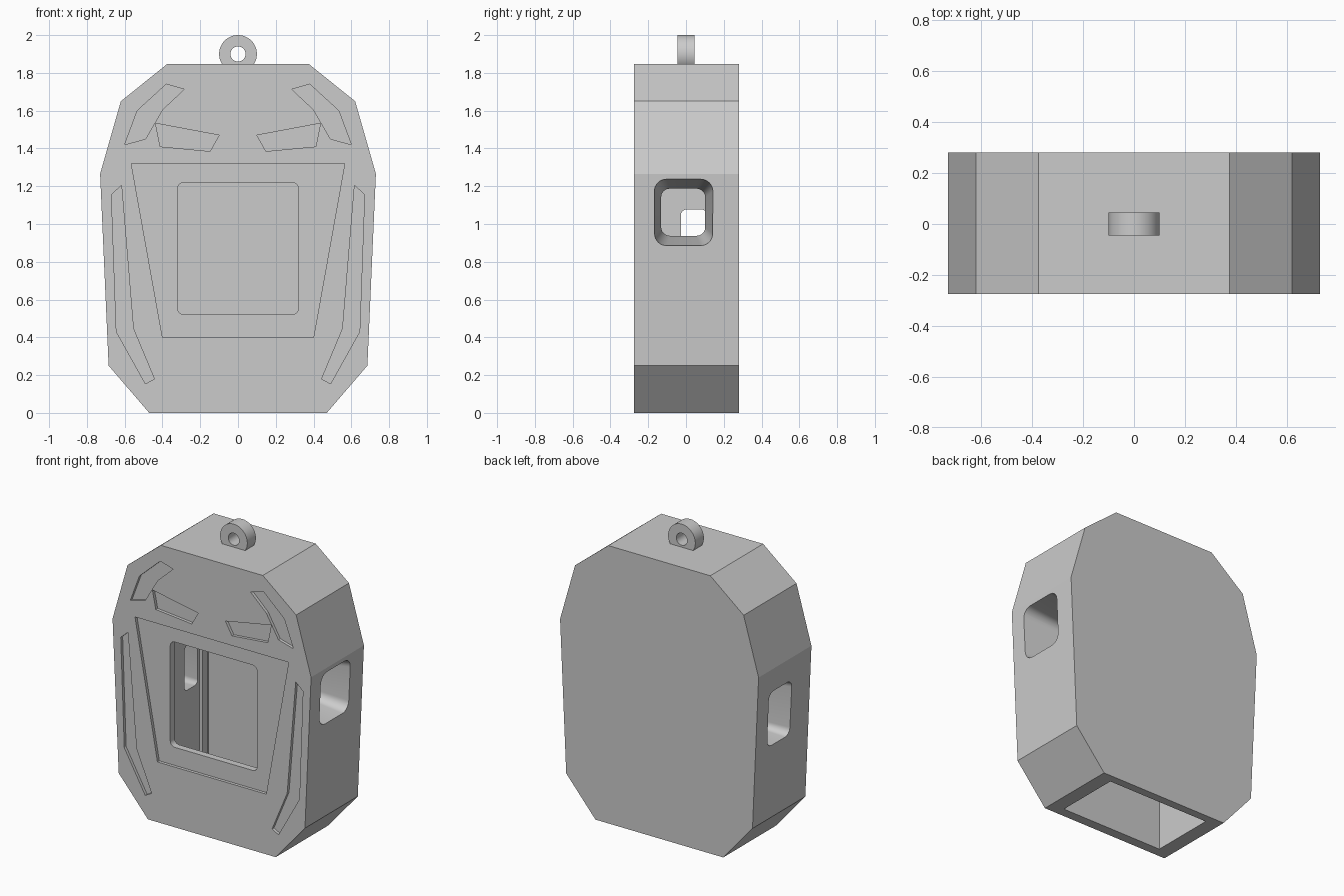
import bpy, bmesh
from math import cos, sin, pi, radians

if "Cube" in bpy.data.objects:
    bpy.data.objects.remove(bpy.data.objects["Cube"], do_unlink=True)

grey = bpy.data.materials.new("plain grey")
grey.use_nodes = True
colour = (0.6, 0.6, 0.6, 1)
grey.diffuse_color = colour
grey.node_tree.nodes["Principled BSDF"].inputs["Base Color"].default_value = colour

FRONT, BACK = -0.275, 0.28


def loft(name, start, end):
    """Closed solid between two matching loops of 3D points."""
    bm = bmesh.new()
    a = [bm.verts.new(p) for p in start]
    b = [bm.verts.new(p) for p in end]
    bm.faces.new(a)
    bm.faces.new(b)
    for i in range(len(a)):
        j = (i + 1) % len(a)
        bm.faces.new((a[i], a[j], b[j], b[i]))
    bmesh.ops.recalc_face_normals(bm, faces=bm.faces)
    mesh = bpy.data.meshes.new(name)
    bm.to_mesh(mesh)
    bm.free()
    mesh.materials.append(grey)
    obj = bpy.data.objects.new(name, mesh)
    bpy.context.collection.objects.link(obj)
    return obj


def plate(name, outline, y0, y1):
    """Extrude an (x, z) outline along y."""
    return loft(name, [(x, y0, z) for x, z in outline], [(x, y1, z) for x, z in outline])


def rounded(u0, u1, v0, v1, r, steps=8):
    """Rounded rectangle outline."""
    corners = [(u1 - r, v1 - r), (u0 + r, v1 - r), (u0 + r, v0 + r), (u1 - r, v0 + r)]
    return [(u + r * cos((k + i / steps) * pi / 2), v + r * sin((k + i / steps) * pi / 2))
            for k, (u, v) in enumerate(corners) for i in range(steps + 1)]


def circle(r, z, n=48):
    return [(r * cos(2 * pi * i / n), z + r * sin(2 * pi * i / n)) for i in range(n)]


def mirrored(points):
    return points + [(-x, z) for x, z in reversed(points)]


def combine(obj, other, operation="DIFFERENCE"):
    mod = obj.modifiers.new("combine", "BOOLEAN")
    mod.operation, mod.solver, mod.object = operation, "EXACT", other
    bpy.context.view_layer.objects.active = obj
    bpy.ops.object.modifier_apply(modifier=mod.name)
    bpy.data.objects.remove(other, do_unlink=True)


# Faceted case
case = plate("case", mirrored([(0.375, 1.847), (0.62, 1.65), (0.73, 1.265),
                               (0.685, 0.25), (0.47, 0)]), FRONT, BACK)

# Inner chamber, open at the bottom
chamber = [(0.375, 1.35), (0.375, -0.1)]
combine(case, plate("chamber_cutter", mirrored(chamber), -0.21, 0.225))

# Sunken front panel and its window
combine(case, plate("panel_cutter", mirrored([(0.565, 1.32), (0.4, 0.4)]), FRONT - 0.1, FRONT + 0.02))
combine(case, plate("window_cutter", rounded(-0.32, 0.32, 0.52, 1.22, 0.035), FRONT - 0.1, 0))

# Engraved horns, eyes and cheek grooves on both sides
horn = [(0.285, 1.713), (0.38, 1.74), (0.533, 1.6), (0.6, 1.42), (0.49, 1.45), (0.4, 1.605)]
eye = [(0.1, 1.47), (0.437, 1.533), (0.412, 1.41), (0.148, 1.385)]
cheek = [(0.617, 1.204), (0.67, 1.156), (0.644, 0.43), (0.49, 0.154), (0.443, 0.18), (0.554, 0.446)]
for outline in (horn, eye, cheek):
    for side in (1, -1):
        points = [(side * x, z) for x, z in outline]
        combine(case, plate("engraving_cutter", points, FRONT - 0.1, FRONT + 0.02))


# Tapered side ports: a large one on the left, a lower narrow one on the right
def port(side, outer, inner):
    combine(case, loft("port_cutter", [(side * 0.75, y, z) for y, z in outer],
                       [(side * 0.36, y, z) for y, z in inner]))


port(1, rounded(-0.17, 0.145, 0.88, 1.24, 0.065), rounded(-0.13, 0.1, 0.94, 1.185, 0.045))
port(-1, rounded(-0.085, 0.165, 0.74, 1.115, 0.05), rounded(-0.025, 0.11, 0.78, 1.075, 0.03))

# Hanging ring on top
ring = plate("hanging_ring", circle(0.1, 1.9), -0.045, 0.045)
combine(ring, plate("ring_cutter", circle(0.04, 1.9), -0.1, 0.1))

# Thin guide rails inside the chamber
rails = []
for side, label in ((1, "left"), (-1, "right")):
    edge = [(side * x, z) for x, z in ((0.38, 0.3), (0.353, 0.3), (0.353, 1.352), (0.38, 1.352))]
    rails.append(plate(label + "_guide_rail", edge, 0.13, 0.19))

# Smooth the round surfaces, keep the facets sharp
bpy.ops.object.select_all(action="DESELECT")
for obj in [case, ring] + rails:
    obj.select_set(True)
bpy.context.view_layer.objects.active = case
bpy.ops.object.shade_smooth_by_angle(angle=radians(15))
